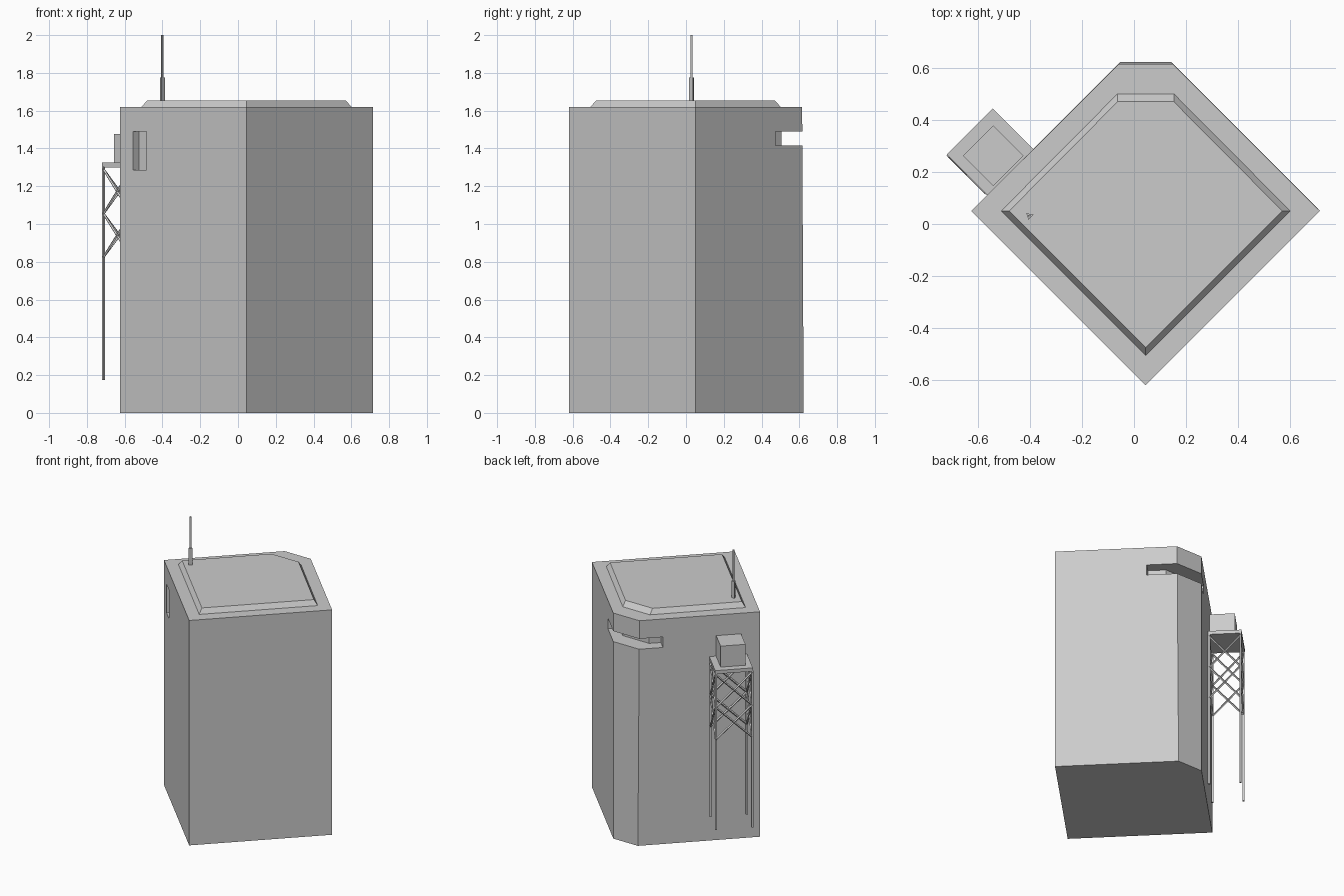
import bpy, math
from mathutils import Vector

if "Cube" in bpy.data.objects:
    bpy.data.objects.remove(bpy.data.objects["Cube"])

CX, CY = 0.045, 0.05   # centre of the diamond footprint


def mesh_object(name, verts, faces):
    me = bpy.data.meshes.new(name)
    me.from_pydata(verts, [], faces)
    me.update()
    ob = bpy.data.objects.new(name, me)
    bpy.context.collection.objects.link(ob)
    return ob


def loft(name, low, high, z0, z1):
    """Closed solid between two counter-clockwise outlines."""
    n = len(low)
    verts = [(x, y, z0) for x, y in low] + [(x, y, z1) for x, y in high]
    faces = [tuple(reversed(range(n))), tuple(range(n, 2 * n))]
    faces += [(i, (i + 1) % n, (i + 1) % n + n, i + n) for i in range(n)]
    return mesh_object(name, verts, faces)


def diamond(half, back, side):
    """Diamond outline with its back corner cut off at y = back."""
    return [(CX, CY - half), (CX + half, CY), (CX + side, back),
            (CX - side, back), (CX - half, CY)]


def box(name, centre, size):
    """Box turned 45 degrees, size = (along -x-y..+x+y, along -x+y, z)."""
    bpy.ops.mesh.primitive_cube_add(size=1, location=centre, rotation=(0, 0, math.pi / 4))
    ob = bpy.context.object
    ob.name, ob.scale = name, size
    return ob


def beam(name, a, b, radius, sides=4):
    a, b = Vector(a), Vector(b)
    bpy.ops.mesh.primitive_cylinder_add(vertices=sides, radius=radius,
                                        depth=(b - a).length, location=(a + b) / 2)
    ob = bpy.context.object
    ob.name = name
    ob.rotation_euler = (b - a).to_track_quat('Z', 'Y').to_euler()
    return ob


def cut(target, cutter):
    mod = target.modifiers.new("cut", 'BOOLEAN')
    mod.operation, mod.object, mod.solver = 'DIFFERENCE', cutter, 'EXACT'
    bpy.context.view_layer.objects.active = target
    bpy.ops.object.modifier_apply(modifier=mod.name)
    bpy.data.objects.remove(cutter)


# Main block, back chamfer leaning slightly inward
body = loft("tower_body", diamond(0.67, 0.623, 0.098), diamond(0.67, 0.615, 0.104), 0, 1.62)

# Lookout slot wrapping the chamfered corner
slot = [(0.34, 0.525), (0.2, 0.75), (-0.1, 0.75), (-0.22, 0.555),
        (-0.115, 0.45), (-0.06, 0.505), (0.15, 0.505), (0.235, 0.42)]
cut(body, loft("slot_cutter", slot, slot, 1.415, 1.49))

# Recessed window on the front left wall
cut(body, box("window_cutter", (-0.52, -0.055, 1.388), (0.084, 0.099, 0.205)))

# Bevelled roof slab
loft("roof_slab", diamond(0.56, 0.505, 0.108), diamond(0.525, 0.47, 0.108), 1.615, 1.655)

# Three-sided aerial
for name, z0, z1, r in (("aerial_base", 1.65, 1.775, 0.016), ("aerial_rod", 1.77, 2.0, 0.007)):
    bpy.ops.mesh.primitive_cylinder_add(vertices=3, radius=r, depth=z1 - z0,
                                        location=(-0.402, 0.031, (z0 + z1) / 2),
                                        rotation=(0, 0, math.radians(48)))
    bpy.context.object.name = name

# Scaffold platform with a crate on top
box("platform", (-0.553, 0.277, 1.312), (0.25, 0.222, 0.025))
box("platform_crate", (-0.541, 0.262, 1.398), (0.165, 0.165, 0.155))

# Legs at the platform corners, cross-braced in two bays
legs = [(-0.712, 0.264), (-0.568, 0.120), (-0.398, 0.290), (-0.542, 0.434)]
for i, (x, y) in enumerate(legs):
    beam("scaffold_leg", (x, y, 0.175), (x, y, 1.305), 0.009)
    nx, ny = legs[(i + 1) % 4]
    for z0, z1 in ((0.825, 1.055), (1.055, 1.29)):
        beam("scaffold_brace", (x, y, z0), (nx, ny, z1), 0.007)
        beam("scaffold_brace", (x, y, z1), (nx, ny, z0), 0.007)
